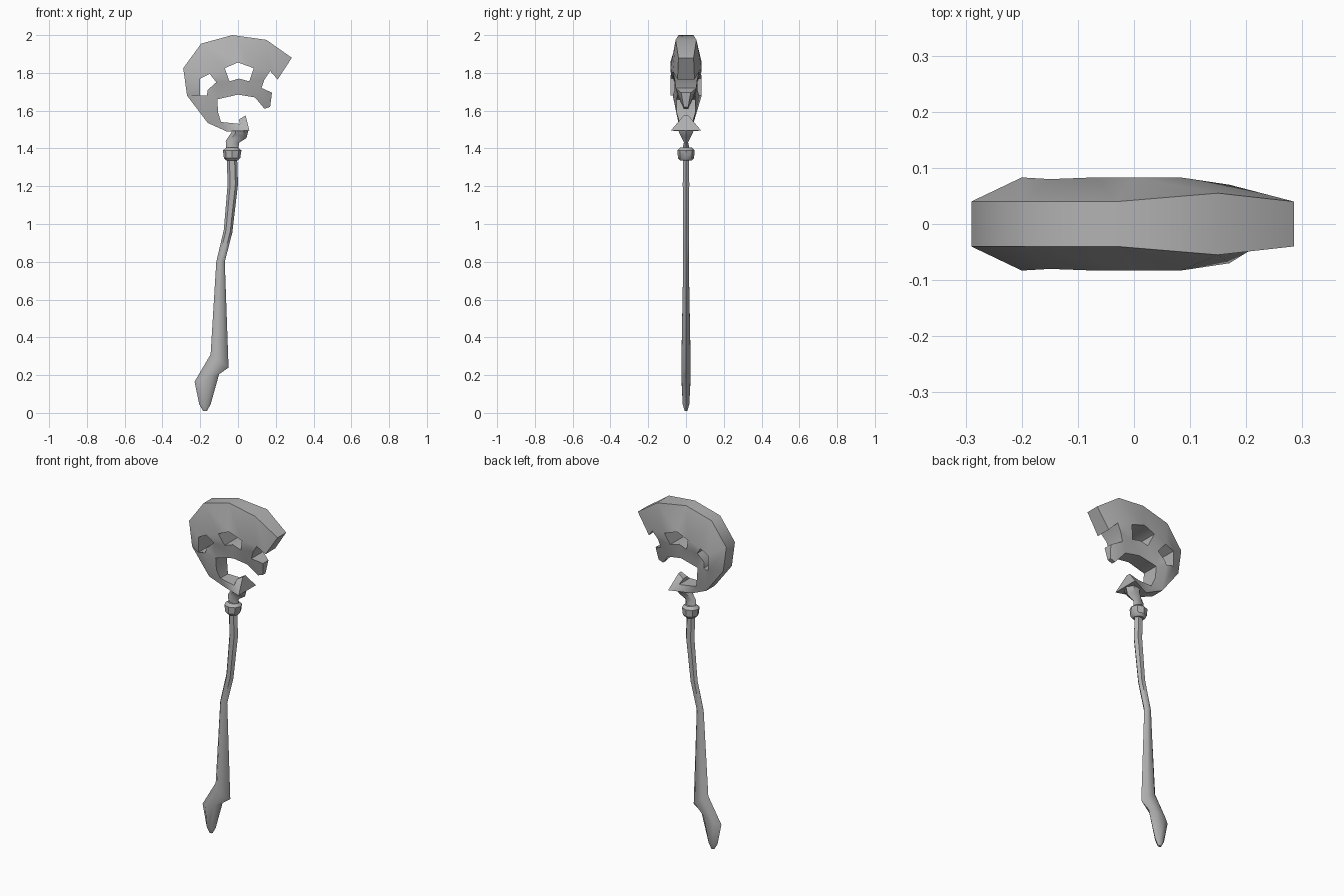
import bpy, bmesh, math
from mathutils import Vector

default_cube = bpy.data.objects.get("Cube")
if default_cube:
    bpy.data.objects.remove(default_cube, do_unlink=True)

# single grey material
grey = bpy.data.materials.new("plain_grey")
grey.use_nodes = True
colour = (0.45, 0.45, 0.45, 1)
grey.diffuse_color = colour
grey.node_tree.nodes["Principled BSDF"].inputs["Base Color"].default_value = colour


def finish(name, bm, angle):
    """Turn a bmesh into a shaded object."""
    bmesh.ops.recalc_face_normals(bm, faces=bm.faces)
    mesh = bpy.data.meshes.new(name)
    bm.to_mesh(mesh)
    bm.free()
    mesh.materials.append(grey)
    obj = bpy.data.objects.new(name, mesh)
    bpy.context.collection.objects.link(obj)
    bpy.ops.object.select_all(action="DESELECT")
    obj.select_set(True)
    bpy.context.view_layer.objects.active = obj
    bpy.ops.object.shade_smooth_by_angle(angle=math.radians(angle))
    return obj


def tube(name, rings, sides, angle=50):
    """Loft elliptical rings given as left x, left z, right x, right z, half depth."""
    bm = bmesh.new()
    loops = []
    for lx, lz, rx, rz, depth in rings:
        left, right = Vector((lx, 0, lz)), Vector((rx, 0, rz))
        centre, half = (left + right) / 2, (right - left) / 2
        loop = []
        for i in range(sides):
            a = math.tau * i / sides
            side = Vector((0, depth * math.sin(a), 0))
            loop.append(bm.verts.new(centre + half * math.cos(a) + side))
        loops.append(loop)
    for low, high in zip(loops, loops[1:]):
        for i in range(sides):
            j = (i + 1) % sides
            bm.faces.new((low[i], low[j], high[j], high[i]))
    bm.faces.new(loops[0])
    bm.faces.new(loops[-1])
    return finish(name, bm, angle)


def mirrored_plate(name, points, faces, angle):
    """Build a front skin, mirror it in y and wall up every open edge."""
    bm = bmesh.new()
    front = {k: bm.verts.new((x, -y, z)) for k, (x, z, y) in points.items()}
    back = {k: bm.verts.new((x, y, z)) for k, (x, z, y) in points.items()}
    twin = {front[k]: back[k] for k in points}
    for corners in faces.split():
        bm.faces.new([front[k] for k in corners])
    rim = [e for e in bm.edges if e.is_boundary]
    for corners in faces.split():
        bm.faces.new([back[k] for k in reversed(corners)])
    for edge in rim:
        p, q = edge.verts
        bm.faces.new((p, q, twin[q], twin[p]))
    return finish(name, bm, angle)


# crooked shaft with a bent foot
tube("shaft", [
    (-.185, .01, -.165, .01, .008),
    (-.205, .045, -.145, .045, .02),
    (-.23, .165, -.10, .205, .028),
    (-.145, .31, -.05, .24, .028),
    (-.115, .80, -.07, .80, .017),
    (-.075, .97, -.03, .955, .017),
    (-.055, 1.21, 0, 1.21, .02),
    (-.06, 1.36, -.005, 1.36, .018),
], sides=6)

# collar ring at the top of the shaft
tube("collar", [
    (-.06, 1.335, -.002, 1.335, .03),
    (-.075, 1.35, .012, 1.35, .043),
    (-.08, 1.39, .018, 1.39, .045),
    (-.06, 1.405, 0, 1.405, .03),
], sides=8, angle=35)

# bent neck joining the collar to the head
tube("neck", [
    (-.062, 1.39, .002, 1.39, .022),
    (-.065, 1.44, .005, 1.43, .012),
    (-.035, 1.485, .045, 1.455, .03),
    (-.03, 1.51, .055, 1.495, .05),
], sides=6)

# crescent head: x, z and half depth of each corner
head_points = {
    # outer edge, from the lower hook round to the upper tip
    "A": (.04, 1.575, .012), "B": (.06, 1.495, .08), "C": (-.06, 1.49, .03),
    "D": (-.16, 1.535, .04), "E": (-.27, 1.68, .04), "F": (-.29, 1.825, .04),
    "G": (-.195, 1.955, .04), "H": (-.03, 2, .04), "I": (.15, 1.975, .055),
    "J": (.285, 1.88, .04), "K": (.21, 1.765, .045),
    # left opening
    "a": (-.2, 1.77, .083), "b": (-.15, 1.795, .08), "c": (-.115, 1.75, .06),
    "d": (-.16, 1.71, .06), "e": (-.165, 1.68, .07), "f": (-.2, 1.68, .083),
    # middle opening
    "g": (-.07, 1.825, .083), "h": (0, 1.855, .083), "i": (.083, 1.825, .083),
    "j": (.06, 1.755, .06), "k": (.005, 1.77, .055), "l": (-.045, 1.755, .06),
    # right notch and prong
    "n": (.17, 1.81, .07), "p": (.14, 1.765, .06), "q": (.125, 1.72, .055),
    "r": (.18, 1.695, .025), "s": (.17, 1.62, .012), "t": (.14, 1.61, .012),
    # inner edge
    "u": (.09, 1.67, .04), "v": (0, 1.685, .045), "w": (-.11, 1.66, .05),
    "x": (-.105, 1.59, .05), "y": (-.09, 1.54, .035), "z": (.01, 1.53, .05),
    "o": (.005, 1.553, .02),
}
head_faces = ("EFaf FGba Ggb GHhg HIih Ini IJKn bglc inpj jpqu kjuv lkv clvw "
              "dcw qrst qtu EfeD ewxD dwe DxyC Cyz CzB BzoA")
mirrored_plate("crescent_head", head_points, head_faces, angle=45)
